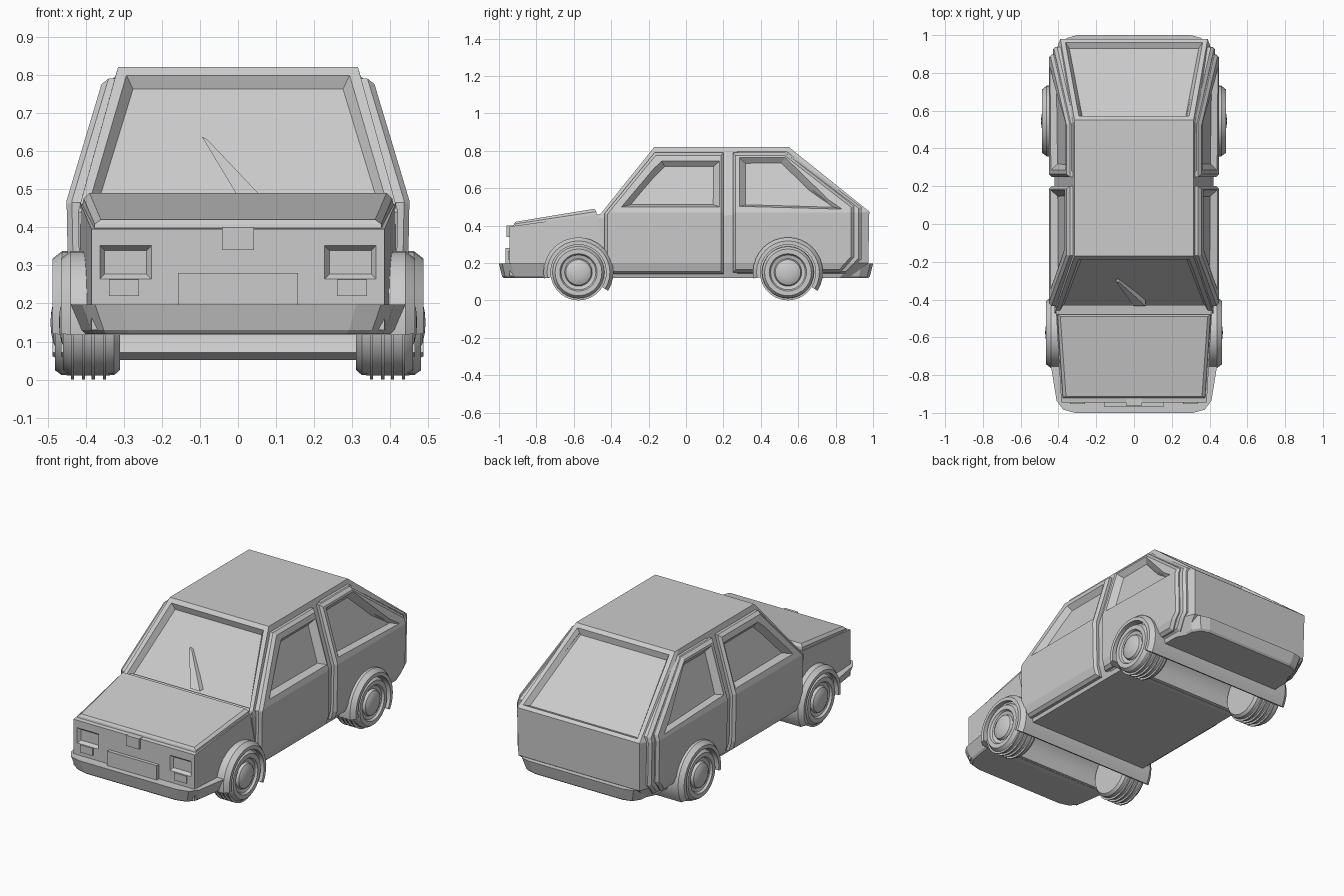
import bpy, bmesh, math
from mathutils import Vector

if "Cube" in bpy.data.objects:
    bpy.data.objects.remove(bpy.data.objects["Cube"])


def loft_bm(rings):
    """Closed solid through equal-length rings of points."""
    bm = bmesh.new()
    vs = [[bm.verts.new(p) for p in r] for r in rings]
    n = len(rings[0])
    for a, b in zip(vs, vs[1:]):
        for i in range(n):
            j = (i + 1) % n
            bm.faces.new((a[i], a[j], b[j], b[i]))
    bm.faces.new(vs[0])
    bm.faces.new(vs[-1])
    bmesh.ops.recalc_face_normals(bm, faces=bm.faces[:])
    return bm


def finish(name, bm, cutters=(), mirror=False, smooth=False, helper=False):
    me = bpy.data.meshes.new(name)
    bmesh.ops.recalc_face_normals(bm, faces=bm.faces[:])
    bm.to_mesh(me)
    bm.free()
    ob = bpy.data.objects.new(name, me)
    bpy.context.collection.objects.link(ob)
    for c in cutters:
        m = ob.modifiers.new("cut", 'BOOLEAN')
        m.operation, m.solver, m.object = 'DIFFERENCE', 'EXACT', c
    if mirror:
        ob.modifiers.new("mirror", 'MIRROR').use_axis = (True, False, False)
    if helper:
        ob.hide_render = True
        ob.display_type = 'WIRE'
    if smooth:
        bpy.ops.object.select_all(action='DESELECT')
        ob.select_set(True)
        bpy.context.view_layer.objects.active = ob
        bpy.ops.object.shade_smooth_by_angle(angle=math.radians(28))
    return ob


def lathe(prof, yc, zc, seg=28):
    """Rings of (x, radius) turned round a sideways axis."""
    return loft_bm([[(x, yc + r * math.cos(2 * math.pi * i / seg), zc + r * math.sin(2 * math.pi * i / seg))
                     for i in range(seg)] for x, r in prof])


def box(name, x0, x1, y0, y1, z0, z1, **kw):
    return finish(name, loft_bm([[(x0, y0, z), (x1, y0, z), (x1, y1, z), (x0, y1, z)] for z in (z0, z1)]), **kw)


def sym(half):
    """Mirror a half outline of points to the other side."""
    return half + [(-p[0],) + tuple(p[1:]) for p in reversed(half)]


def side_x(z):
    """Outer half-width of the side skin at a height."""
    if z > .47:
        return .45 - (z - .47) * .3
    return .445 + (z - .2) * .0185 if z > .2 else .445 - (.2 - z) * .3


# wheel positions: y, outer half-width
AXLES = {"front": (-.575, .465), "rear": (.545, .487)}
ZC = .15

# wheel tunnels through the body
tunnels = [finish(k + "_tunnel_cutter", lathe([(-.6, .165), (.6, .165)], y, ZC), helper=True)
           for k, (y, w) in AXLES.items()]

# cabin core with recessed windscreen and rear window
core = loft_bm([sym(h) for h in (
    [(.39, -.42, .12), (.39, .82, .12), (.36, .88, .12)],
    [(.415, -.42, .2), (.415, .90, .2), (.385, .975, .2)],
    [(.42, -.475, .44), (.42, .90, .47), (.39, .98, .475)],
    [(.315, -.17, .82), (.315, .52, .82), (.315, .55, .82)])])
for f in list(core.faces):
    c = f.calc_center_median()
    if c.z > .55 and abs(c.x) < .01 and c.z < .8:
        bmesh.ops.inset_region(core, faces=[f], thickness=.035, depth=0)
        bmesh.ops.inset_region(core, faces=[f], thickness=.028, depth=-.03)
finish("cabin", core, tunnels)

# headlight recesses and front body
lamp = finish("headlight_cutter", loft_bm([
    [(.295 + sx * w, y, .308 + sz * h) for sx, sz in ((-1, -1), (1, -1), (1, 1), (-1, 1))]
    for y, w, h in ((-.96, .079, .055), (-.928, .055, .031))]), mirror=True, helper=True)
finish("front_body", loft_bm([
    [(-w, y, .13), (w, y, .13), (w, y, z), (-w, y, z)]
    for y, w, z in ((-.945, .385, .395), (-.43, .415, .465))]), tunnels + [lamp])
finish("bonnet", loft_bm([
    sym([(.378, -.925, .385), (.41, -.478, .45)]),
    sym([(.376, -.92, .408), (.405, -.48, .475)]),
    sym([(.36, -.912, .42), (.39, -.49, .49)])]))


# side windows: tapered cutters following the side slope
def window(name, outer, inner):
    rings = []
    for x in (-.03, .10):
        t = (x - .03) / .03
        ring = [(b[0] + (a[0] - b[0]) * t, b[1] + (a[1] - b[1]) * t) for a, b in zip(outer, inner)]
        rings.append([(.39 - (z - .47) * .3 + x, y, z) for y, z in ring])
    return finish(name, loft_bm(rings), helper=True)


win_f = window("front_window_cutter",
               [(-.345, .50), (-.13, .745), (.18, .745), (.18, .50)],
               [(-.305, .51), (-.115, .718), (.15, .718), (.15, .51)])
win_r = window("rear_window_cutter",
               [(.285, .503), (.285, .765), (.53, .765), (.835, .488)],
               [(.315, .51), (.315, .735), (.51, .735), (.79, .498)])


# raised side panels with chamfered rims
def panel(name, pts, off, cutters):
    bm = loft_bm([[(x, y, z) for y, z in pts] for x in (0, .06)])
    rim = [e for e in bm.edges if all(v.co.x > .05 for v in e.verts)]
    bmesh.ops.bevel(bm, geom=rim, offset=.014, segments=1, affect='EDGES')
    for z in (.2, .47):
        bmesh.ops.bisect_plane(bm, geom=bm.verts[:] + bm.edges[:] + bm.faces[:],
                               plane_co=Vector((0, 0, z)), plane_no=Vector((0, 0, 1)))
    for v in bm.verts:
        v.co.x += side_x(v.co.z) - off - .06
    return finish(name, bm, cutters, mirror=True)


panel("door", [(-.435, .14), (-.435, .465), (-.168, .79), (.2, .79), (.2, .14)], 0, tunnels + [win_f])
panel("rear_quarter", [(.25, .15), (.25, .79), (.53, .79), (.897, .505), (.897, .23), (.825, .15)], 0,
      tunnels + [win_r])
panel("hatch_trim", [(.27, .14), (.27, .80), (.54, .80), (.937, .5), (.937, .22), (.86, .14)], .02,
      tunnels + [win_r])

# wheel arches spanning the full width, and wheels with tread ribs
for k, (y, w) in AXLES.items():
    prof = [(-w, .148), (-w, .168), (-w + .025, .187), (w - .025, .187), (w, .168), (w, .148)]
    angs = [math.radians(-32 + i * 222 / 20) for i in range(21)]
    finish(k + "_wheel_arch", loft_bm([[(x, y + r * math.cos(a), ZC + r * math.sin(a)) for x, r in prof]
                                       for a in angs]), smooth=True)
    e = w - .006
    prof = [(.31, .09), (.31, .125), (.325, .138)]
    for x in (.35, .38, .405, .435):
        prof += [(x - .004, .139), (x - .004, .15), (x + .004, .15), (x + .004, .139)]
    prof += [(e - .018, .138), (e, .125), (e, .1), (e - .012, .093), (e - .018, .074), (e - .004, .068),
             (e + .004, .052), (e + .009, .03), (e + .011, .006)]
    finish(k + "_wheel", lathe(prof, y, ZC), mirror=True, smooth=True)


# bumpers
def bumper(name, half, taper):
    finish(name, loft_bm([sym([(x * s, y * t, z) for x, y in half])
                          for z, s, t in ((.197, 1, 1), (.13, taper, .984), (.12, taper - .02, .975))]))


bumper("front_bumper", [(.44, -.75), (.41, -.935), (.375, -.983), (.31, -1)], .94)
bumper("rear_bumper", [(.39, .86), (.385, .94), (.355, .985), (.3, 1)], .95)

# front details
box("number_plate", -.158, .158, -.965, -.94, .19, .28)
box("grille_badge_plate", -.042, .042, -.96, -.91, .34, .4)
box("indicator", .26, .338, -.953, -.93, .22, .263, mirror=True)

# windscreen wiper
finish("wiper", loft_bm([
    [(0, -.435, .48), (.062, -.435, .48), (.062, -.40, .48), (0, -.40, .48)],
    [(-.095, -.307, .638), (-.08, -.307, .63), (-.08, -.292, .63), (-.095, -.292, .638)]]))
